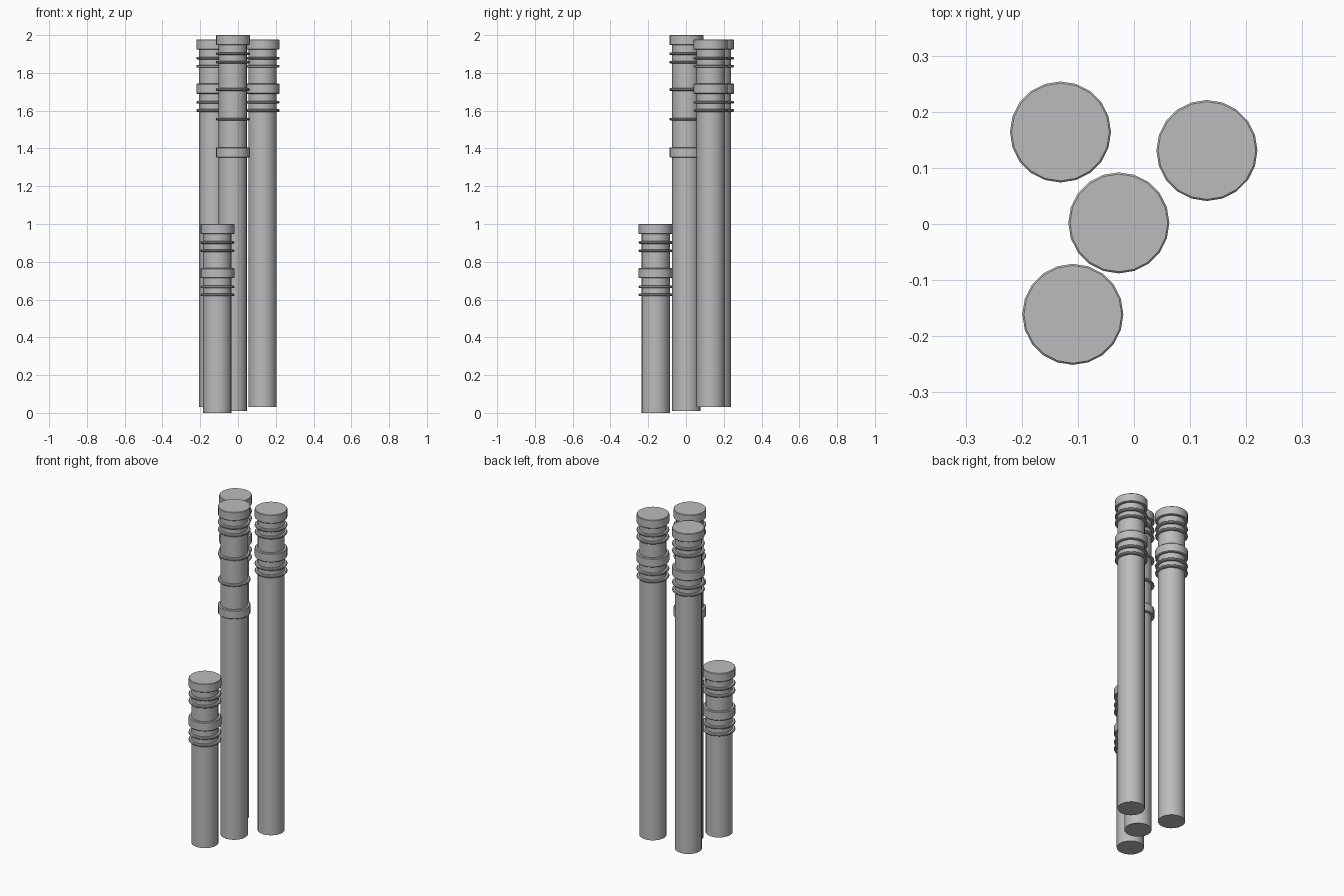
import bpy, bmesh
from math import radians, cos, sin, pi

cube = bpy.data.objects.get("Cube")
if cube:
    bpy.data.objects.remove(cube, do_unlink=True)

SIDES = 20
SHAFT_R, BAND_R = 0.075, 0.09

grey = bpy.data.materials.new("stone_grey")
grey.use_nodes = True
colour = (0.5, 0.5, 0.5, 1)
grey.diffuse_color = colour
grey.node_tree.nodes["Principled BSDF"].inputs["Base Color"].default_value = colour


def lathe(name, x, y, profile):
    """Closed solid turned from (radius, height) points, bottom to top."""
    bm = bmesh.new()
    rings = []
    for r, z in profile:
        rings.append([bm.verts.new((r * cos(2 * pi * i / SIDES), r * sin(2 * pi * i / SIDES), z))
                      for i in range(SIDES)])
    for low, high in zip(rings, rings[1:]):
        for i in range(SIDES):
            j = (i + 1) % SIDES
            bm.faces.new((low[i], low[j], high[j], high[i]))
    bm.faces.new(rings[0][::-1])
    bm.faces.new(rings[-1])
    mesh = bpy.data.meshes.new(name)
    bm.to_mesh(mesh)
    bm.free()
    mesh.materials.append(grey)
    obj = bpy.data.objects.new(name, mesh)
    obj.location = (x, y, 0)
    bpy.context.collection.objects.link(obj)
    bpy.ops.object.select_all(action="DESELECT")
    obj.select_set(True)
    bpy.context.view_layer.objects.active = obj
    bpy.ops.object.shade_smooth_by_angle(angle=radians(30))


def band(name, x, y, middle, height, bevel):
    """Collar with chamfered rims."""
    low, high = middle - height / 2, middle + height / 2
    lathe(name, x, y, [(BAND_R - bevel, low), (BAND_R, low + bevel),
                       (BAND_R, high - bevel), (BAND_R - bevel, high)])


def column(name, x, y, bottom, top, collar, rings):
    """Shaft with a cap, one broad collar and thin rings, measured down from the top."""
    lathe(name + "_shaft", x, y, [(SHAFT_R, bottom), (SHAFT_R, top - 0.01)])
    band(name + "_cap", x, y, top - 0.026, 0.052, 0.003)
    band(name + "_collar", x, y, top - collar, 0.054, 0.004)
    for n, drop in enumerate(rings):
        band(f"{name}_ring_{n + 1}", x, y, top - drop, 0.014, 0.004)


# Three columns share one ring layout; the middle one is spaced out
even = (0.098, 0.141, 0.332, 0.375)
column("front_column", -0.109, -0.161, 0, 1.0, 0.26, even)
column("back_right_column", -0.131, 0.164, 0.03, 1.976, 0.26, even)
column("back_left_column", 0.13, 0.131, 0.03, 1.976, 0.26, even)
column("middle_column", -0.027, 0.002, 0.01, 2.0, 0.621, (0.098, 0.143, 0.288, 0.445))
